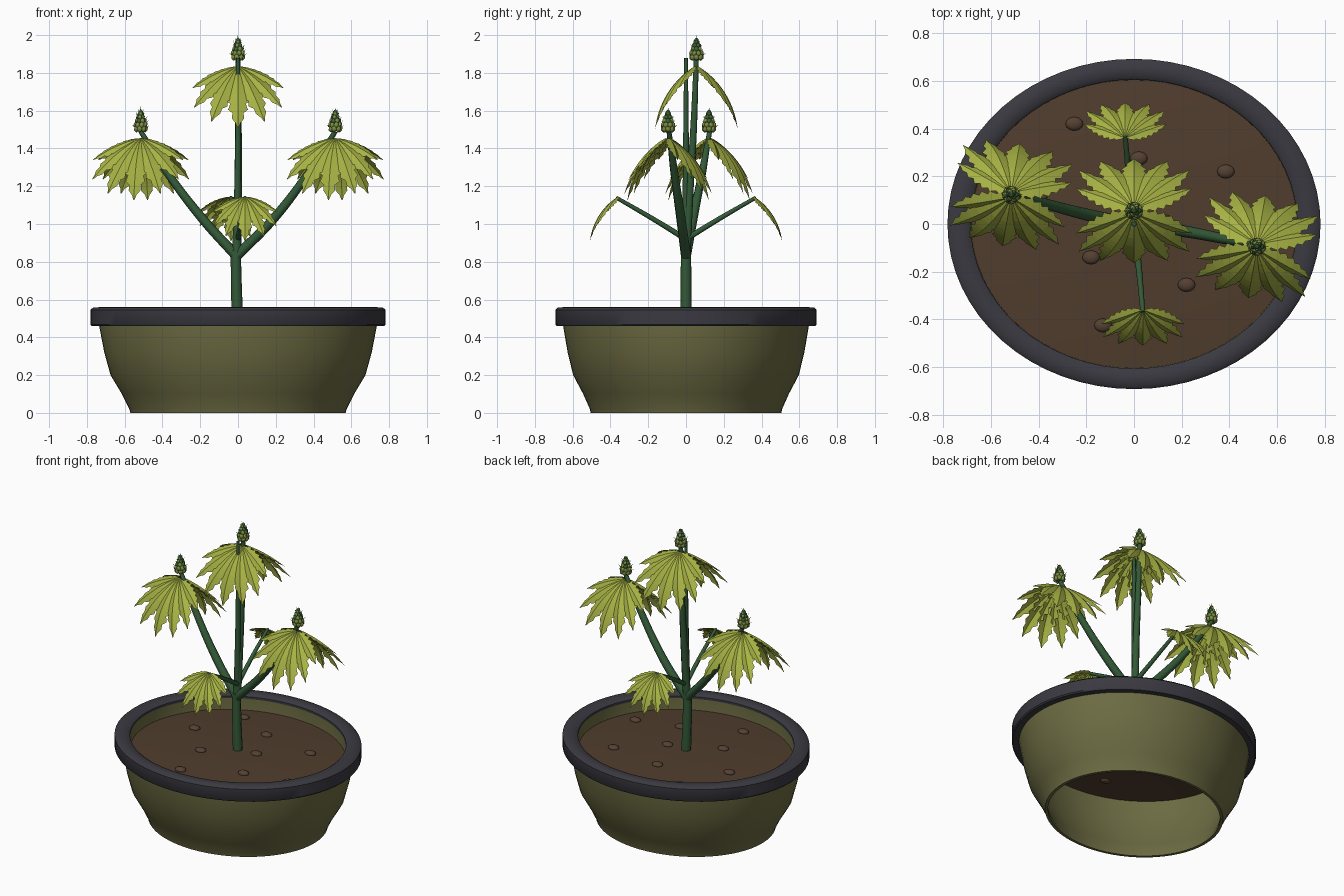
import bpy, bmesh, math, random
from math import sin, cos, pi, radians
from mathutils import Vector, Matrix

if "Cube" in bpy.data.objects:
    bpy.data.objects.remove(bpy.data.objects["Cube"])

random.seed(4)
RATIO = 0.885  # depth / width of the oval planter


def material(name, rgb):
    m = bpy.data.materials.new(name)
    m.diffuse_color = (*rgb, 1)
    m.use_nodes = True
    m.node_tree.nodes["Principled BSDF"].inputs["Base Color"].default_value = m.diffuse_color
    return m


OLIVE = material("olive_pot", (0.150, 0.147, 0.055))
CHARCOAL = material("charcoal_rim", (0.042, 0.041, 0.052))
SOIL = material("soil_brown", (0.082, 0.047, 0.027))
PEBBLE = material("pebble_brown", (0.090, 0.052, 0.032))
STEM = material("stem_green", (0.033, 0.100, 0.038))
LEAF = material("leaf_green", (0.390, 0.450, 0.058))
BUD = material("bud_green", (0.050, 0.130, 0.040))
CALYX = material("calyx_green", (0.200, 0.270, 0.055))


def finish(name, bm, mats, smooth=None):
    me = bpy.data.meshes.new(name)
    bm.to_mesh(me)
    bm.free()
    for m in mats:
        me.materials.append(m)
    ob = bpy.data.objects.new(name, me)
    bpy.context.collection.objects.link(ob)
    if smooth:
        bpy.ops.object.select_all(action='DESELECT')
        ob.select_set(True)
        bpy.context.view_layer.objects.active = ob
        bpy.ops.object.shade_smooth_by_angle(angle=radians(smooth))
    return ob


def oval_lathe(name, profile, mat, closed=True, n=64):
    """Spin a (radius, z) profile into an oval."""
    bm = bmesh.new()
    rings = [[bm.verts.new((r * cos(2 * pi * i / n), RATIO * r * sin(2 * pi * i / n), z))
              for i in range(n)] for r, z in profile]
    pairs = list(zip(rings, rings[1:])) + ([(rings[-1], rings[0])] if closed else [])
    for a, b in pairs:
        for i in range(n):
            j = (i + 1) % n
            bm.faces.new((a[i], a[j], b[j], b[i]))
    if not closed:
        bm.faces.new(rings[-1])
    bmesh.ops.recalc_face_normals(bm, faces=bm.faces)
    if not closed and bm.faces[:][-1].normal.z < 0:
        bmesh.ops.reverse_faces(bm, faces=bm.faces)
    return finish(name, bm, [mat], 40)


def tube(name, points, radii):
    cu = bpy.data.curves.new(name, 'CURVE')
    cu.dimensions = '3D'
    cu.bevel_depth = 1
    cu.bevel_resolution = 2
    cu.use_fill_caps = True
    cu.resolution_u = 5
    sp = cu.splines.new('BEZIER')
    sp.bezier_points.add(len(points) - 1)
    for bp, p, r in zip(sp.bezier_points, points, radii):
        bp.co, bp.radius = p, r
        bp.handle_left_type = bp.handle_right_type = 'AUTO'
    cu.materials.append(STEM)
    ob = bpy.data.objects.new(name, cu)
    bpy.context.collection.objects.link(ob)


# Open-bottomed pot, rim and soil
oval_lathe("pot", [(0.57, 0), (0.575, 0.02), (0.615, 0.10), (0.675, 0.20), (0.708, 0.32),
                   (0.735, 0.46), (0.735, 0.53), (0.684, 0.53), (0.682, 0.45), (0.665, 0.32),
                   (0.635, 0.20), (0.585, 0.10), (0.55, 0.02), (0.55, 0)], OLIVE)
oval_lathe("rim", [(0.736, 0.46), (0.775, 0.46), (0.782, 0.468), (0.782, 0.545), (0.768, 0.557),
                   (0.73, 0.56), (0.70, 0.556), (0.684, 0.545), (0.684, 0.525), (0.736, 0.525)],
           CHARCOAL)
oval_lathe("soil", [(0.683, 0.455), (0.55, 0.465), (0.35, 0.474), (0.15, 0.479), (0.04, 0.48)],
           SOIL, closed=False)

# Pebbles scattered on the soil
bm = bmesh.new()
for x, y in [(-.25, .42), (.02, .275), (.385, .22), (-.18, -.14), (.22, -.255),
             (-.13, -.425), (-.40, .11), (.13, .01), (.51, -.19)]:
    z = 0.482 - 0.045 * (x * x + y * y / RATIO ** 2)
    bmesh.ops.create_uvsphere(bm, u_segments=12, v_segments=8, radius=1,
                              matrix=Matrix.Translation((x, y, z)) @ Matrix.Diagonal((.037, .029, .017, 1)))
finish("pebbles", bm, [PEBBLE], 60)

# Stems and branches
tube("trunk", [(0, 0, .44), (-.008, 0, .65), (-.012, 0, .86)], [.031, .029, .027])
tube("main_stem", [(-.008, 0, .82), (0, .018, 1.15), (.002, .04, 1.5), (0, .055, 1.89)],
     [.026, .022, .019, .014])
tube("centre_shoot", [(-.008, 0, .82), (0, 0, 1.35), (0, 0, 1.88)], [.022, .016, .010])
for side, tip_y in ((-1, .125), (1, -.09)):
    tube("side_branch", [(-.008, 0, .83), (side * .19, tip_y * .3, 1.03),
                         (side * .38, tip_y * .7, 1.28), (side * .515, tip_y, 1.49)],
         [.027, .025, .021, .013])
    tube("leaf_stalk", [(0, 0, .92), (side * .02, -side * .18, 1.03),
                        (side * .037, -side * .37, 1.14)], [.015, .013, .010])


def leaf_point(r, w, ang, fold):
    """Place a point of the flat fan on the drooping leaf surface (fan opens to -y)."""
    f = r * cos(ang) - w * sin(ang)
    s = r * sin(ang) + w * cos(ang)
    p0, k = radians(32), radians(50) / 0.4
    p = p0 + k * f
    out = (sin(p) - sin(p0)) / k - fold * sin(p)
    down = (cos(p0) - cos(p)) / k + fold * cos(p) + 0.8 * s * s
    return Vector((s, -out, -down))


FAN = [(0, .41), (22, .385), (44, .34), (66, .27)]


def add_leaflet(bm, ang, length, place, teeth=7):
    """Serrated leaflet, folded along its midrib."""
    rows = []
    for i in range(2 * teeth + 1):
        t = i / (2 * teeth)
        half = 0.15 * length * sin(pi * min(1, t ** 0.85)) ** 0.8 if 0 < i < 2 * teeth else 0.002
        lead = 0.0
        if i % 2 == 0:                      # tooth tips point forward
            half, lead = half * 1.15, 0.035 * length * (1 - t)
        else:
            half *= 0.80
        mid = bm.verts.new(place @ leaf_point(t * length, 0, ang, 0))
        rows.append([bm.verts.new(place @ leaf_point(t * length + lead, sd * half, ang, .35 * half))
                     for sd in (-1, 1)] + [mid])
    for (l0, r0, m0), (l1, r1, m1) in zip(rows, rows[1:]):
        bm.faces.new((m0, m1, l1, l0))
        bm.faces.new((r0, r1, m1, m0))


def leaf(name, pos, yaw, scale):
    bm = bmesh.new()
    place = Matrix.Translation(pos) @ Matrix.Rotation(radians(yaw), 4, 'Z') @ Matrix.Scale(scale, 4)
    for deg, length in FAN:
        for sgn in ((1, -1) if deg else (1,)):
            add_leaflet(bm, sgn * radians(deg), length, place)
    for f in bm.faces:                      # upper side faces up
        f.normal_update()
        if f.normal.z < 0:
            f.normal_flip()
    finish(name, bm, [LEAF])


def bud(name, x, y, z, h=0.125):
    """Core cone covered in rings of calyxes, with a few hairs."""
    bm = bmesh.new()
    place = Matrix.Translation((x, y, z))
    bmesh.ops.create_cone(bm, cap_ends=True, segments=10, radius1=.026, radius2=.010, depth=h * .85,
                          matrix=place @ Matrix.Translation((0, 0, h * .45)))
    for ring, (rad, zz, n, size) in enumerate([(.024, .014, 7, .016), (.025, .034, 7, .015),
                                               (.019, .055, 6, .014), (.014, .075, 5, .012),
                                               (.008, .093, 4, .010), (0, .105, 1, .010)]):
        for i in range(n):
            a = 2 * pi * (i + .5 * (ring % 2)) / n
            at = place @ Matrix.Translation((rad * cos(a), rad * sin(a), zz))
            res = bmesh.ops.create_icosphere(bm, subdivisions=1, radius=size,
                                             matrix=at @ Matrix.Diagonal((1, 1, 1.25, 1)))
            if ring < 2 or i % 2:
                for f in {f for v in res['verts'] for f in v.link_faces}:
                    f.material_index = 1
            if i % 2 == 0:                  # hair
                tilt = Matrix.Rotation(a, 4, 'Z') @ Matrix.Rotation(radians(50 - 9 * ring), 4, 'Y')
                hair = bmesh.ops.create_cone(bm, segments=4, radius1=.002, radius2=.0005, depth=.02,
                                             matrix=at @ tilt @ Matrix.Translation((0, 0, size + .006)))
                for f in {f for v in hair['verts'] for f in v.link_faces}:
                    f.material_index = 1
    finish(name, bm, [BUD, CALYX], 50)


# Each tip carries a bud above two leaves that hang to opposite sides
for label, x, y, z, yaw in (("top", 0, .055, 1.835, 0), ("left", -.515, .122, 1.455, -10),
                            ("right", .515, -.095, 1.455, -10)):
    bud(label + "_bud", x, y, z + .035)
    leaf(label + "_front_leaf", (x, y - .01, z), yaw, 0.98)
    leaf(label + "_back_leaf", (x, y + .01, z), yaw + 180, 0.98)

# Single small leaves on the low stalks
leaf("low_front_leaf", (.037, -.36, 1.145), 0, 0.70)
leaf("low_back_leaf", (-.037, .36, 1.145), 180, 0.70)
